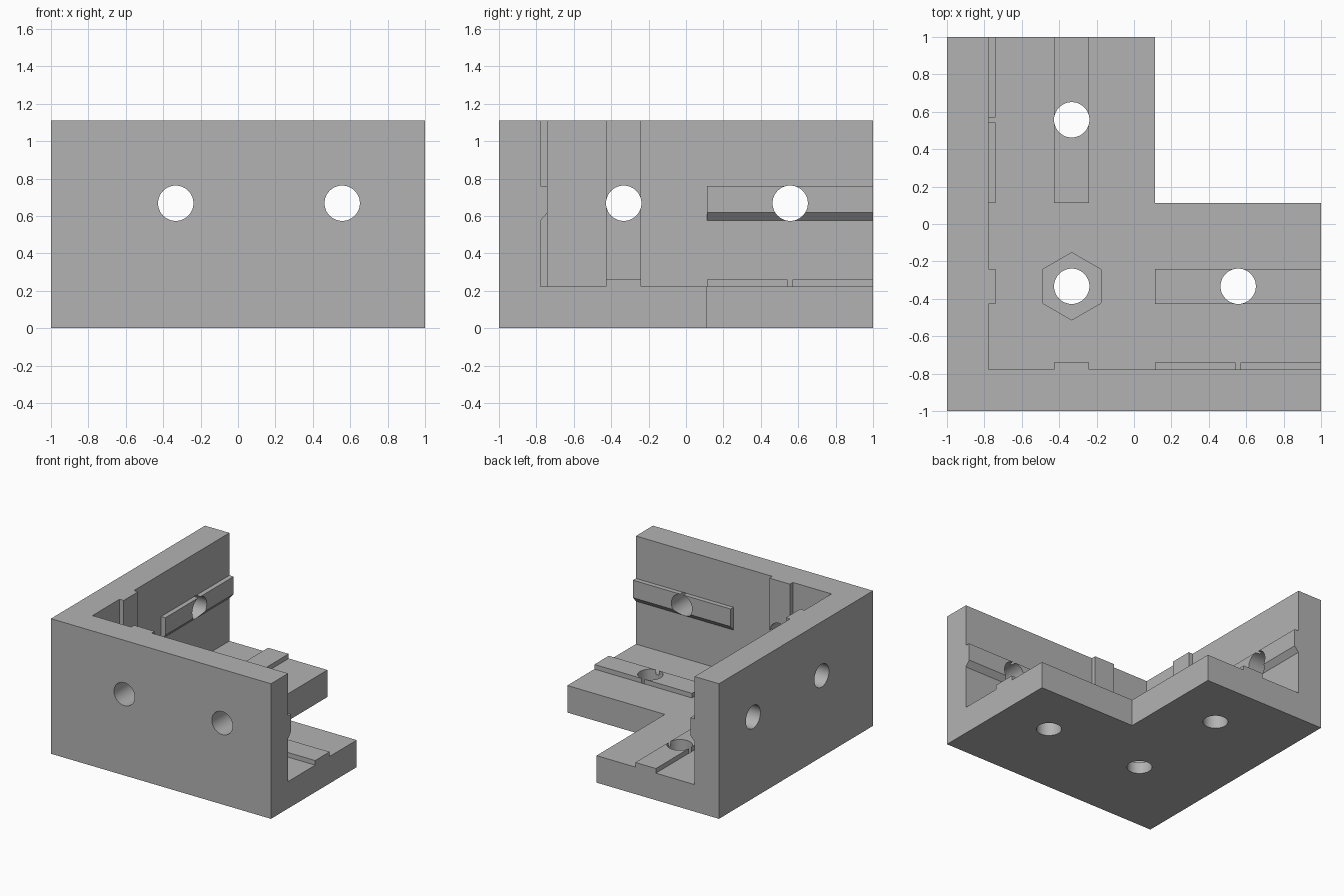
import bpy, bmesh, math
from mathutils import Matrix, Vector

cube = bpy.data.objects.get("Cube")
if cube:
    bpy.data.objects.remove(cube, do_unlink=True)

# Main dimensions
HEIGHT, FLOOR, INNER, ARM = 1.11, 0.222, -0.778, 0.113
RIB = 0.038                      # how far ribs stand proud
NEAR, FAR, MID_Z = -0.333, 0.557, 0.668   # hole centres
HALF, HOLE_R = 0.0935, 0.0945    # rib half width, hole radius
FACE = INNER + RIB               # outer face of the wall ribs

grey = bpy.data.materials.new("plain grey")
grey.use_nodes = True
grey.diffuse_color = (0.45, 0.45, 0.45, 1)
grey.node_tree.nodes["Principled BSDF"].inputs["Base Color"].default_value = (0.45, 0.45, 0.45, 1)

# Swaps x and y: the bracket is symmetric about its diagonal
SWAP = Matrix(((0, 1, 0, 0), (1, 0, 0, 0), (0, 0, 1, 0), (0, 0, 0, 1)))
# Stands a (y, z) profile up so that it is extruded along x
ALONG_X = Matrix(((0, 0, 1, 0), (1, 0, 0, 0), (0, 1, 0, 0), (0, 0, 0, 1)))


def prism(name, outline, start, end, matrix=Matrix()):
    """Extrude a 2D outline from start to end, then transform it."""
    bm = bmesh.new()
    face = bm.faces.new([bm.verts.new((u, v, start)) for u, v in outline])
    top = bmesh.ops.extrude_face_region(bm, geom=[face])["geom"]
    verts = [g for g in top if isinstance(g, bmesh.types.BMVert)]
    bmesh.ops.translate(bm, verts=verts, vec=(0, 0, end - start))
    bm.transform(matrix)
    bmesh.ops.recalc_face_normals(bm, faces=bm.faces)
    mesh = bpy.data.meshes.new(name)
    bm.to_mesh(mesh)
    bm.free()
    mesh.materials.append(grey)
    obj = bpy.data.objects.new(name, mesh)
    bpy.context.collection.objects.link(obj)
    return obj


def ring(cx, cy, radius, sides):
    """Regular polygon with a corner pointing along +y."""
    angles = [math.pi / 2 + math.tau * i / sides for i in range(sides)]
    return [(cx + radius * math.cos(a), cy + radius * math.sin(a)) for a in angles]


def combine(body, tool, operation):
    mod = body.modifiers.new(operation.lower(), "BOOLEAN")
    mod.operation, mod.solver, mod.object = operation, "EXACT", tool
    bpy.context.view_layer.objects.active = body
    bpy.ops.object.modifier_apply(modifier=mod.name)
    bpy.data.objects.remove(tool, do_unlink=True)


# L-shaped floor
bracket = prism("corner_bracket",
                [(-1, -1), (1, -1), (1, ARM), (ARM, ARM), (ARM, 1), (-1, 1)], 0, FLOOR)

# Two walls meeting in the corner, each with an upright rib
lo, hi = NEAR - HALF, NEAR + HALF
half_wall = [(1, -1), (1, INNER), (hi, INNER), (hi, FACE), (lo, FACE), (lo, INNER)]
mirrored = [(y, x) for x, y in reversed(half_wall)]
walls = prism("walls", [(-1, -1)] + half_wall + [(INNER, INNER)] + mirrored, 0, HEIGHT)
combine(bracket, walls, "UNION")

# Ribs along each arm: a flat one on the floor, one with a sloped underside on the wall
root = INNER - 0.05
floor_rib = [(lo, FLOOR - 0.05), (hi, FLOOR - 0.05), (hi, FLOOR + RIB), (lo, FLOOR + RIB)]
wall_rib = [(root, MID_Z - HALF), (INNER, MID_Z - HALF), (FACE, MID_Z - HALF + RIB + 0.005),
            (FACE, MID_Z + HALF), (root, MID_Z + HALF)]
for side in (Matrix(), SWAP):
    for outline in (floor_rib, wall_rib):
        combine(bracket, prism("rib", outline, ARM, 1, side @ ALONG_X), "UNION")

# Bolt holes through the floor
for x, y in ((NEAR, NEAR), (FAR, NEAR), (NEAR, FAR)):
    combine(bracket, prism("cutter", ring(x, y, HOLE_R, 48), -0.1, 0.5), "DIFFERENCE")

# Bolt holes through both walls
ALONG_Y = SWAP @ ALONG_X
for matrix in (ALONG_X, ALONG_Y):
    for along in (NEAR, FAR):
        combine(bracket, prism("cutter", ring(along, MID_Z, HOLE_R, 48), -1.1, -0.6, matrix),
                "DIFFERENCE")

# Hexagonal nut pocket in the floor
combine(bracket, prism("cutter", ring(NEAR, NEAR, 0.18, 6), 0.093, 0.5), "DIFFERENCE")

# Smooth hole walls, sharp edges elsewhere
bpy.ops.object.select_all(action="DESELECT")
bracket.select_set(True)
bpy.context.view_layer.objects.active = bracket
bpy.ops.object.shade_smooth_by_angle(angle=math.radians(25))
